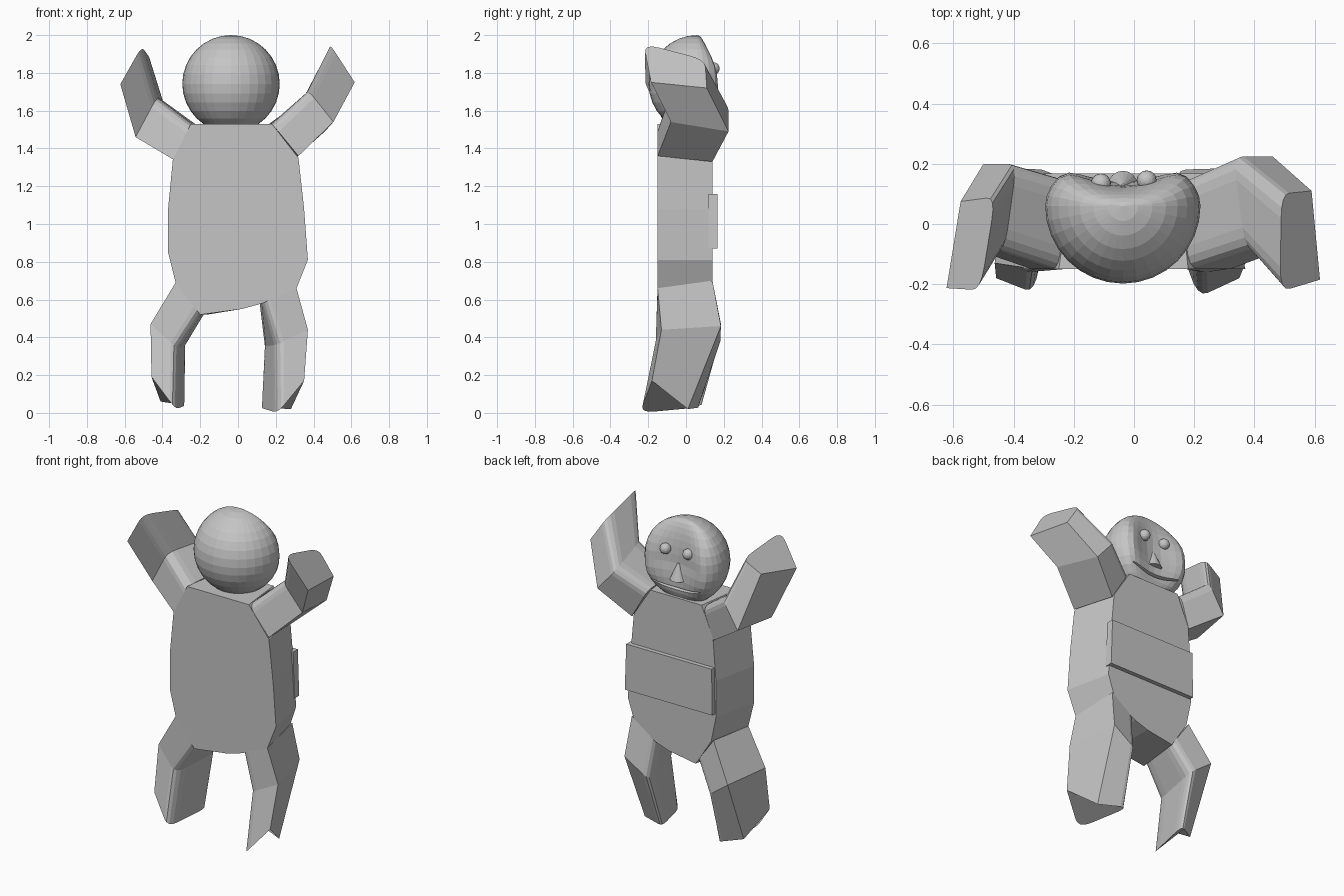
import bpy, bmesh, math
from mathutils import Vector

cube = bpy.data.objects.get("Cube")
if cube:
    bpy.data.objects.remove(cube, do_unlink=True)

mat = bpy.data.materials.new("plain grey")
mat.use_nodes = True
GREY = (0.56, 0.56, 0.56, 1)
mat.diffuse_color = GREY
mat.node_tree.nodes["Principled BSDF"].inputs["Base Color"].default_value = GREY


def finish(name, bm):
    bmesh.ops.recalc_face_normals(bm, faces=bm.faces)
    mesh = bpy.data.meshes.new(name)
    bm.to_mesh(mesh)
    bm.free()
    mesh.materials.append(mat)
    obj = bpy.data.objects.new(name, mesh)
    bpy.context.collection.objects.link(obj)
    return obj


def loft(name, sections):
    """Skin a row of matching closed sections and cap both ends."""
    bm = bmesh.new()
    rings = [[bm.verts.new(p) for p in s] for s in sections]
    n = len(rings[0])
    for a, b in zip(rings, rings[1:]):
        for i in range(n):
            j = (i + 1) % n
            bm.faces.new((a[i], a[j], b[j], b[i]))
    bm.faces.new(rings[0])
    bm.faces.new(rings[-1])
    return finish(name, bm)


def rounded(corners, amount=0.25, steps=4):
    """Round the two inner corners of a four-cornered limb section."""
    c = [Vector(p) for p in corners]
    out = []
    for i in (0, 1):
        a = c[i].lerp(c[i - 1], amount)
        b = c[i].lerp(c[i + 1], amount)
        for k in range(steps + 1):
            t = k / steps
            out.append(a * (1 - t) ** 2 + c[i] * 2 * t * (1 - t) + b * t * t)
    return out + c[2:]


def limb(name, *sections):
    return loft(name, [rounded(s) for s in sections])


def slab(name, outline, y0, y1, back_scale=1):
    """Extrude an x-z outline, narrowing it towards the back."""
    return loft(name, [[(x * s, y, z) for x, z in outline]
                       for y, s in ((y0, 1), (y1, back_scale))])


# Torso and belly band
FRONT, BACK = -0.15, 0.14
slab("torso", [(-0.25, 1.53), (0.18, 1.53), (0.32, 1.35), (0.35, 1.08),
               (0.37, 0.81), (0.31, 0.66), (0.13, 0.58), (0.02, 0.55),
               (-0.2, 0.52), (-0.33, 0.69), (-0.37, 0.85), (-0.37, 1.08),
               (-0.345, 1.34)], FRONT, BACK, 0.83)
slab("belly_band", [(-0.295, 1.16), (0.3, 1.16), (0.31, 0.87), (-0.3, 0.87)],
     0.12, 0.167)

# Arms: corners run inner front, inner back, outer back, outer front
left_elbow = [(0.37, -0.09, 1.71), (0.33, 0.225, 1.64),
              (0.46, 0.225, 1.49), (0.505, -0.08, 1.54)]
limb("left_arm_upper",
     [(0.18, -0.15, 1.53), (0.16, 0.15, 1.53), (0.28, 0.14, 1.33), (0.32, -0.15, 1.36)],
     left_elbow)
limb("left_forearm", left_elbow,
     [(0.485, -0.225, 1.955), (0.49, 0.1, 1.87), (0.59, 0.11, 1.72), (0.618, -0.185, 1.75)])
right_elbow = [(-0.43, -0.09, 1.67), (-0.39, 0.2, 1.65),
               (-0.5, 0.2, 1.47), (-0.542, -0.08, 1.46)]
limb("right_arm_upper",
     [(-0.25, -0.15, 1.53), (-0.22, 0.15, 1.53), (-0.29, 0.14, 1.33), (-0.34, -0.15, 1.34)],
     right_elbow)
limb("right_forearm", right_elbow,
     [(-0.51, -0.22, 1.94), (-0.46, 0.09, 1.87), (-0.576, 0.075, 1.8), (-0.623, -0.213, 1.74)])

# Legs, same corner order
limb("left_leg",
     [(0.13, -0.15, 0.58), (0.11, 0.14, 0.58), (0.28, 0.14, 0.7), (0.31, -0.15, 0.66)],
     [(0.2, -0.17, 0.36), (0.13, 0.18, 0.35), (0.3, 0.185, 0.46), (0.37, -0.13, 0.44)],
     [(0.21, -0.245, 0.0), (0.11, 0.08, 0.03), (0.28, 0.01, 0.02), (0.35, -0.18, 0.17)])
limb("right_leg",
     [(-0.2, -0.15, 0.52), (-0.17, 0.14, 0.53), (-0.29, 0.14, 0.7), (-0.33, -0.15, 0.69)],
     [(-0.32, -0.17, 0.34), (-0.27, 0.18, 0.36), (-0.42, 0.185, 0.47), (-0.463, -0.13, 0.47)],
     [(-0.33, -0.23, 0.02), (-0.275, 0.1, 0.04), (-0.41, 0.01, 0.06), (-0.458, -0.18, 0.19)])

# Head: a sphere whose face side is pressed in between the cheeks
CENTRE = Vector((-0.037, 0.06, 1.742))
R = 0.258


def press(x, y, z):
    if y <= 0:
        return y
    return y * (0.26 + 0.4 * min(1, abs(x) / 0.2) ** 2 + 0.2 * max(0, -z / R))


bm = bmesh.new()
bmesh.ops.create_uvsphere(bm, u_segments=32, v_segments=16, radius=R)
for v in bm.verts:
    v.co.y = press(*v.co)
    v.co += CENTRE
head = finish("head", bm)

# Smile: a thin curved groove cut into the face
groove = []
for k in range(13):
    x = -0.17 + 0.34 * k / 12
    z = -0.155 + 0.025 * (x / 0.17) ** 2
    y = press(x, math.sqrt(max(0, R * R - x * x - z * z)), z)
    mid = CENTRE + Vector((x, y, z))
    h = 0.006 + 0.012 * (1 - (x / 0.18) ** 2)
    groove.append([mid + Vector((0, dy, dz))
                   for dy, dz in ((-0.03, 0), (0.03, h), (0.03, -h))])
cutter = loft("mouth_cutter", groove)
cutter.hide_render = True
cutter.hide_viewport = True
cut = head.modifiers.new("mouth", "BOOLEAN")
cut.operation = "DIFFERENCE"
cut.object = cutter

# Eyes
for name, x, y in (("left_eye", 0.042, 0.145), ("right_eye", -0.11, 0.135)):
    bm = bmesh.new()
    bmesh.ops.create_uvsphere(bm, u_segments=16, v_segments=10, radius=0.033)
    bmesh.ops.translate(bm, verts=bm.verts, vec=(x, y, 1.823))
    finish(name, bm)

# Nose
bm = bmesh.new()
bmesh.ops.create_cone(bm, cap_ends=True, segments=16, radius1=0.05,
                      radius2=0.006, depth=0.1)
bmesh.ops.translate(bm, verts=bm.verts, vec=(CENTRE.x, 0.127, 1.695))
finish("nose", bm)
